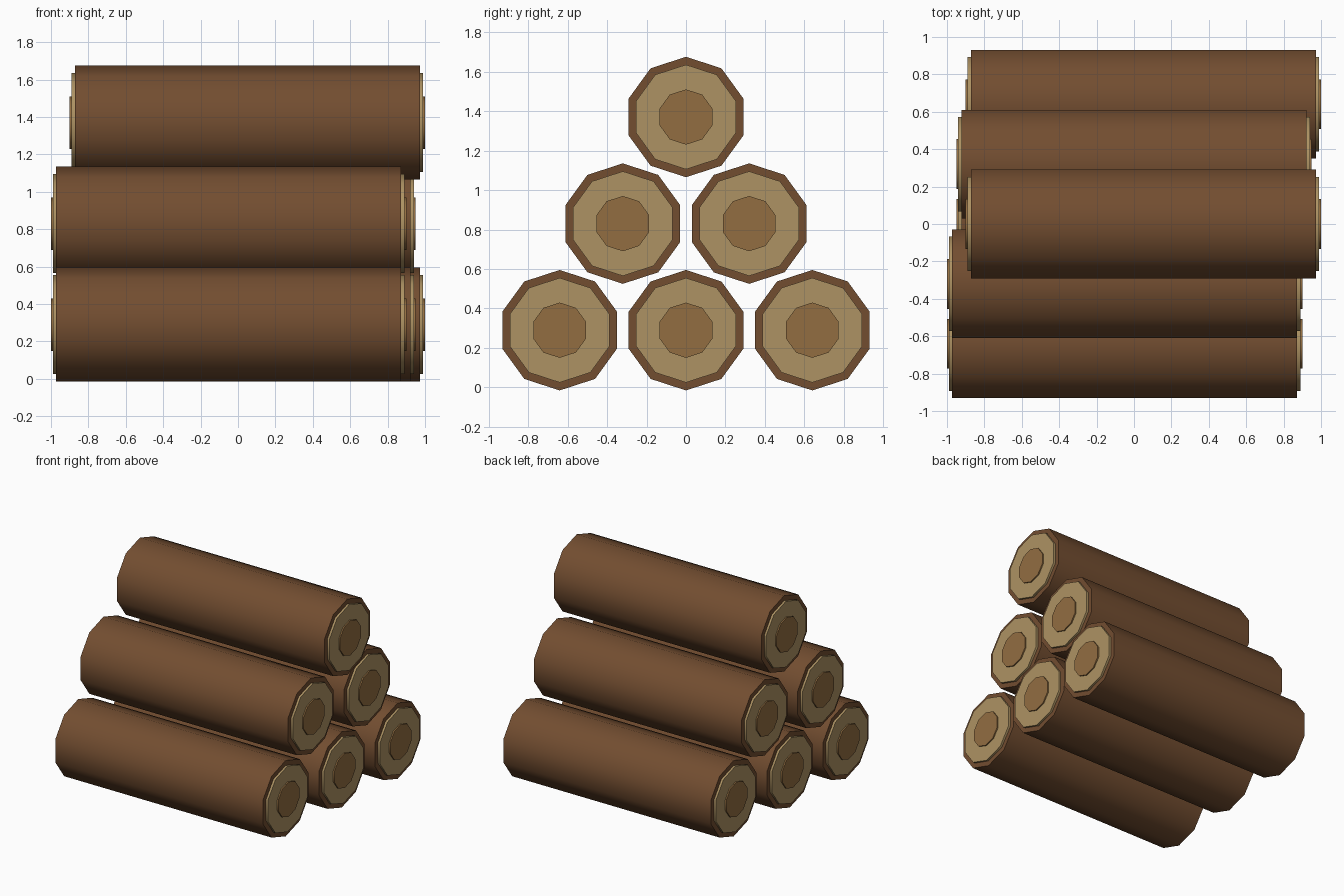
import bpy
from math import pi, radians

if "Cube" in bpy.data.objects:
    bpy.data.objects.remove(bpy.data.objects["Cube"])

SIDES = 10


def material(name, rgb):
    m = bpy.data.materials.new(name)
    m.diffuse_color = (*rgb, 1)
    m.use_nodes = True
    m.node_tree.nodes["Principled BSDF"].inputs["Base Color"].default_value = m.diffuse_color
    return m


BARK = material("bark", (0.17, 0.075, 0.03))
WOOD = material("cut_wood", (0.42, 0.29, 0.125))
HEART = material("heartwood", (0.29, 0.155, 0.053))


def rod(name, radius, length, centre, mat):
    """Ten-sided cylinder along x with flat top and bottom facets."""
    bpy.ops.mesh.primitive_cylinder_add(vertices=SIDES, radius=radius, depth=length,
                                        location=centre, rotation=(0, pi / 2, 0))
    ob = bpy.context.object
    # a corner of the decagon points along y
    bpy.ops.object.transform_apply(location=False, rotation=True, scale=False)
    ob.rotation_euler.x = pi / SIDES
    bpy.ops.object.transform_apply(location=False, rotation=True, scale=False)
    ob.name = name
    ob.data.materials.append(mat)
    bpy.ops.object.shade_smooth_by_angle(angle=radians(40))
    return ob


def log(name, x, y, z):
    rod(name + "_bark", 0.305, 1.845, (x, y, z), BARK)
    rod(name + "_cut_ends", 0.265, 1.88, (x, y, z), WOOD)
    rod(name + "_heartwood", 0.14, 1.90, (x, y, z), HEART)


# pyramid stack: three, two, one, with uneven ends
rows = [("bottom", 0.29, [(-0.05, -0.64), (0.0, 0.0), (0.05, 0.64)]),
        ("middle", 0.83, [(-0.05, -0.32), (0.0, 0.32)]),
        ("top", 1.37, [(0.05, 0.0)])]
for row, z, spots in rows:
    for i, (x, y) in enumerate(spots):
        log(f"{row}_log_{i + 1}", x, y, z)
